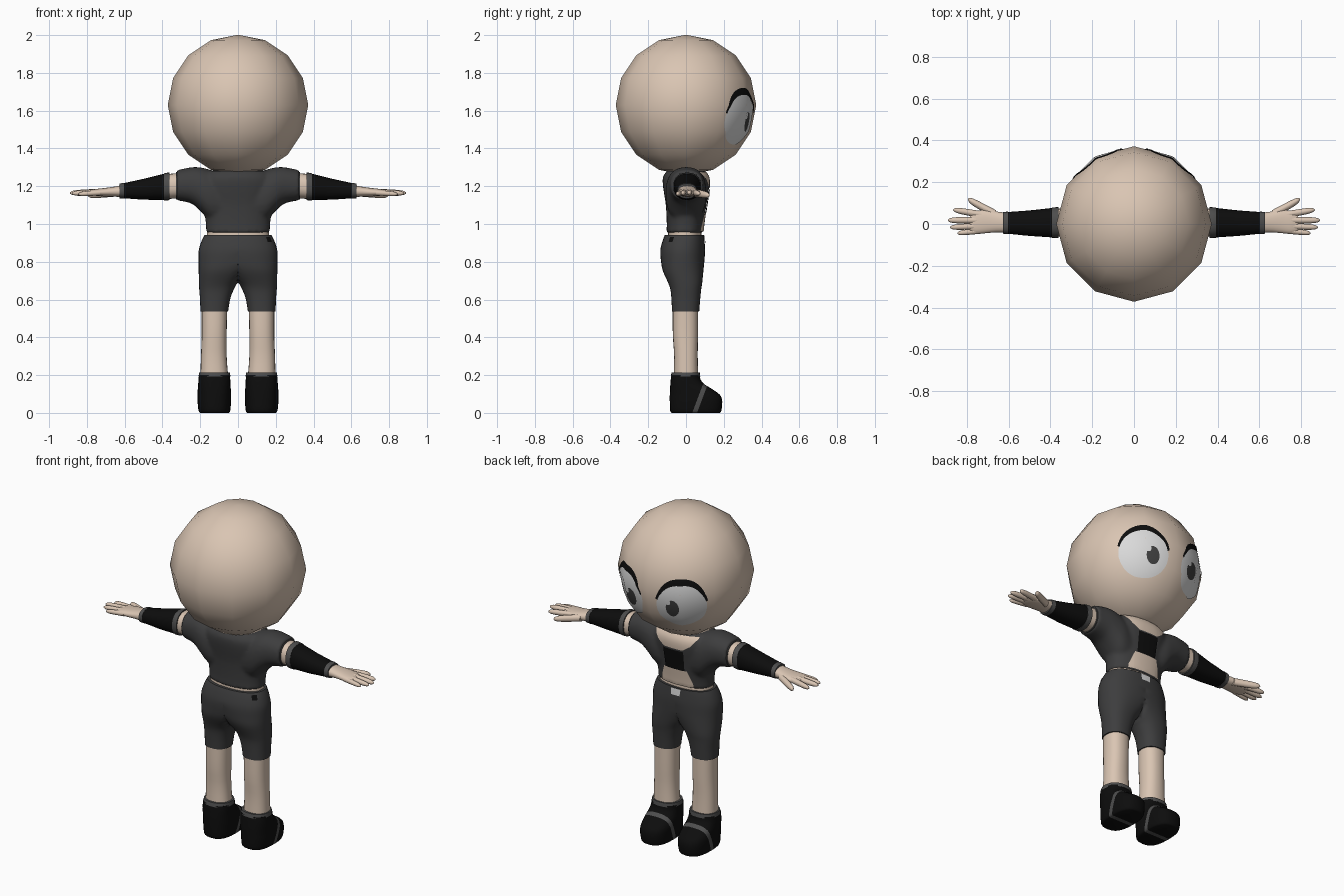
import bpy, bmesh, math
from mathutils import Vector
from mathutils.bvhtree import BVHTree

if "Cube" in bpy.data.objects:
    bpy.data.objects.remove(bpy.data.objects["Cube"])


def material(name, r, g, b):
    m = bpy.data.materials.new(name)
    m.diffuse_color = (r, g, b, 1)
    m.use_nodes = True
    m.node_tree.nodes["Principled BSDF"].inputs["Base Color"].default_value = m.diffuse_color
    return m


SKIN = material("skin", 0.70, 0.56, 0.45)
CLOTH = material("dark_grey_cloth", 0.047, 0.047, 0.048)
BLACK = material("black", 0.004, 0.004, 0.004)
TRIM = material("grey_trim", 0.075, 0.075, 0.075)
WHITE = material("eye_white", 0.70, 0.70, 0.70)
PUPIL = material("pupil_grey", 0.05, 0.05, 0.05)


def finish(name, bm, mats, mirror=False, angle=50):
    me = bpy.data.meshes.new(name)
    bm.to_mesh(me)
    bm.free()
    me.shade_smooth()
    me.set_sharp_from_angle(angle=math.radians(angle))
    for m in mats:
        me.materials.append(m)
    ob = bpy.data.objects.new(name, me)
    bpy.context.collection.objects.link(ob)
    if mirror:
        ob.modifiers.new("mirror", "MIRROR")
    return ob


def resample(rings, n):
    """Catmull-Rom interpolation between the key rings."""
    out = []
    for i in range(len(rings) - 1):
        p = [rings[max(0, min(len(rings) - 1, i + k))] for k in (-1, 0, 1, 2)]
        for j in range(n):
            t = j / n
            out.append([0.5 * (2 * b + (c - a) * t + (2 * a - 5 * b + 4 * c - d) * t * t
                               + (3 * b - a - 3 * c + d) * t ** 3) for a, b, c, d in zip(*p)])
    return out + [list(rings[-1])]


def add_loft(bm, axis, rings, power=2.3, sides=24, n=3, half=False):
    """Each ring is (position, a0, a1, b0, b1): extents across the loft axis."""
    loops = []
    for pos, a0, a1, b0, b1 in resample(rings, n):
        loop = []
        for k in range(sides):
            t = 2 * math.pi * k / sides
            c, s = math.cos(t), math.sin(t)
            a = (a0 + a1) / 2 + (a1 - a0) / 2 * math.copysign(abs(c) ** (2 / power), c)
            b = (b0 + b1) / 2 + (b1 - b0) / 2 * math.copysign(abs(s) ** (2 / power), s)
            if half:
                a = max(a, 0)
            loop.append(bm.verts.new((a, b, pos) if axis == "Z" else (pos, a, b)))
        loops.append(loop)
    for p, q in zip(loops, loops[1:]):
        for k in range(sides):
            bm.faces.new((p[k], p[k - 1], q[k - 1], q[k]))
    bm.faces.new(loops[0])
    bm.faces.new(loops[-1])
    bmesh.ops.recalc_face_normals(bm, faces=bm.faces)
    if half:  # drop the hidden centre wall so the mirrored halves weld
        wall = [f for f in bm.faces if all(v.co.x < 1e-5 for v in f.verts)]
        bmesh.ops.delete(bm, geom=wall, context="FACES")


def loft(name, axis, rings, mat, mirror=False, **kw):
    bm = bmesh.new()
    add_loft(bm, axis, rings, **kw)
    return finish(name, bm, [mat], mirror)


def surface(ob):
    bpy.context.view_layer.update()
    return BVHTree.FromObject(ob, bpy.context.evaluated_depsgraph_get())


def decal(name, stations, frame, bvh, mat, offset=0.004, centre=None):
    """Thin plate: a strip of (u, v, u, v) stations projected on a surface."""
    origin, d = Vector(frame[0]), Vector(frame[1]).normalized()
    u = Vector((d.y, -d.x, 0)).normalized()
    w = u.cross(d)
    bm = bmesh.new()
    rows = [(bm.verts.new((a, b, 0)), bm.verts.new((c, e, 0))) for a, b, c, e in stations]
    for p, q in zip(rows, rows[1:]):
        bm.faces.new((p[0], p[1], q[1], q[0]))
    bmesh.ops.remove_doubles(bm, verts=bm.verts, dist=1e-5)
    for ax in (0, 1):
        for k in range(-14, 15):
            co, no = [0, 0, 0], [0, 0, 0]
            co[ax], no[ax] = k * 0.0151, 1
            bmesh.ops.bisect_plane(bm, geom=bm.verts[:] + bm.edges[:] + bm.faces[:],
                                   plane_co=co, plane_no=no)
    missed = []
    for v in bm.verts:
        hit = bvh.ray_cast(origin + u * v.co.x + w * v.co.y + d * 0.6, -d)[0]
        if hit is None:
            missed.append(v)
        else:
            v.co = hit + d * offset
    bmesh.ops.delete(bm, geom=missed, context="VERTS")
    bm.normal_update()
    bmesh.ops.reverse_faces(bm, faces=[f for f in bm.faces if f.normal.dot(d) < 0])
    ob = finish(name, bm, [mat], angle=80)
    if centre:  # follow the soft shading of the round surface below
        ob.data.normals_split_custom_set_from_vertices(
            [(v.co - Vector(centre)).normalized() for v in ob.data.vertices])
    return ob


def ellipse(cx, cy, rx, ry, n=28):
    pts = []
    for i in range(n + 1):
        t = math.pi * i / n
        x, y = cx - rx * math.cos(t), ry * math.sin(t)
        pts.append((x, cy + y, x, cy - y))
    return pts


# Head
HEAD = (0, 0, 1.63)
bm = bmesh.new()
bmesh.ops.create_uvsphere(bm, u_segments=12, v_segments=8, radius=0.372)
bmesh.ops.translate(bm, verts=bm.verts, vec=HEAD)
head = finish("head", bm, [SKIN])
head_bvh = surface(head)

# Eyes and lashes
for side, s in (("right", 1), ("left", -1)):
    frame = ((s * 0.18, 0.30, 1.55), (s * 0.50, 0.84, -0.21))
    pu = -s * 0.05
    decal(side + "_eye", ellipse(0, 0, 0.138, 0.138), frame, head_bvh, WHITE, 0.003, HEAD)
    decal(side + "_pupil", ellipse(pu, -0.01, 0.037, 0.052, 14), frame, head_bvh, PUPIL, 0.005, HEAD)
    decal(side + "_glint", ellipse(pu + 0.027, 0.026, 0.016, 0.018, 10), frame, head_bvh, WHITE, 0.007, HEAD)
    arc = [math.radians(12 + 156 * i / 24) for i in range(25)]
    lash = [(0.147 * math.cos(t), 0.168 * math.sin(t), 0.136 * math.cos(t), 0.134 * math.sin(t)) for t in arc]
    decal(side + "_lash", lash, frame, head_bvh, BLACK, 0.006, HEAD)

# Neck and bare waist
loft("neck", "Z", [(1.2, -.13, .13, -.08, .08), (1.284, -.13, .13, -.08, .08)], SKIN)
loft("waist", "Z", [(.91, -.166, .166, -.097, .083), (.98, -.162, .162, -.094, .08)], SKIN)

# Shirt: body and sleeves fused into one smooth surface
bm = bmesh.new()
add_loft(bm, "Z", [(.952, -.17, .17, -.104, .09), (1.0, -.17, .17, -.102, .094),
                   (1.1, -.184, .184, -.107, .108), (1.2, -.2, .2, -.122, .123),
                   (1.25, -.19, .19, -.122, .12), (1.282, -.16, .16, -.1, .1)], sides=32)
sleeve = [(.08, -.1, .1, 1.0, 1.27), (.15, -.108, .108, 1.02, 1.288), (.2, -.105, .105, 1.07, 1.3),
          (.25, -.093, .1, 1.11, 1.3), (.325, -.08, .09, 1.125, 1.285)]
add_loft(bm, "X", [(-r[0],) + r[1:] for r in reversed(sleeve)] + sleeve)
shirt = finish("shirt", bm, [CLOTH])
mod = shirt.modifiers.new("fuse", "REMESH")
mod.mode, mod.voxel_size, mod.use_smooth_shade = "VOXEL", 0.01, True
mod = shirt.modifiers.new("soften", "SMOOTH")
mod.factor, mod.iterations = 0.5, 5
shirt_bvh = surface(shirt)

# Neckline, chest panel and midriff opening
chest = ((0, 0, 1.12), (0, 1, 0))
decal("neckline", [(x, .155, x, b) for x, b in ((-.14, .145), (-.105, .10), (-.06, .07),
                                               (.06, .07), (.105, .10), (.14, .145))], chest, shirt_bvh, SKIN)
decal("chest_panel", [(-.066, .062, -.062, -.06), (.066, .062, .062, -.06)], chest, shirt_bvh, BLACK, 0.006)
decal("midriff", [(x, t, x, -.16) for x, t in ((-.105, -.14), (-.075, -.06), (.075, -.06), (.105, -.14))],
      chest, shirt_bvh, SKIN)

# Shorts: half profile mirrored at the centre
shorts = loft("shorts", "Z", [
    (.538, .052, .199, -.074, .07), (.60, .042, .201, -.077, .075), (.65, .024, .205, -.082, .08),
    (.69, .0, .207, -.095, .086), (.75, -.07, .208, -.122, .092), (.80, -.15, .209, -.132, .097),
    (.86, -.208, .208, -.136, .101), (.91, -.193, .193, -.124, .098), (.942, -.177, .177, -.112, .095)],
    CLOTH, True, sides=32, half=True)
shorts_bvh = surface(shorts)
decal("buckle", [(-.032, .018, -.028, -.02), (.032, .018, .028, -.02)], ((0, 0, .92), (0, 1, 0)), shorts_bvh, WHITE)
decal("hip_tag", [(-.015, .012, -.015, -.014), (.015, .012, .015, -.014)],
      ((.155, -.07, .92), (.75, -.66, 0)), shorts_bvh, BLACK)

# Legs
loft("leg", "Z", [(.17, .05, .2, -.066, .066), (.3, .06, .196, -.063, .062),
                  (.42, .06, .192, -.07, .064), (.56, .057, .193, -.07, .064)], SKIN, True)

# Shoes with a slanted strap cut across the toe
bm = bmesh.new()
add_loft(bm, "Z", [(0, .05, .2, -.075, .178), (.012, .041, .209, -.084, .187), (.06, .037, .214, -.086, .192),
                   (.095, .036, .214, -.086, .18), (.125, .038, .213, -.085, .14), (.15, .04, .211, -.083, .1),
                   (.175, .041, .209, -.081, .078), (.2, .042, .207, -.078, .073)], power=2.6)
slant = Vector((0, .936, -.351))
for shift in (-.012, .012):
    bmesh.ops.bisect_plane(bm, geom=bm.verts[:] + bm.edges[:] + bm.faces[:],
                           plane_co=Vector((0, .072, .07)) + slant * shift, plane_no=slant)
for f in bm.faces:
    f.material_index = int(abs((f.calc_center_median() - Vector((0, .072, .07))).dot(slant)) < .012)
finish("shoe", bm, [BLACK, TRIM], True)
loft("shoe_cuff", "Z", [(.192, .04, .209, -.081, .076), (.215, .043, .206, -.076, .073)], TRIM, True)

# Arms: one taper, split into skin, cuffs and long glove
ARM = [(.26, -.066, .08, 1.135, 1.278), (.38, -.064, .077, 1.128, 1.268),
       (.5, -.056, .064, 1.13, 1.238), (.62, -.044, .055, 1.138, 1.212)]


def arm_ring(x, grow):
    i = max(k for k in range(len(ARM) - 1) if ARM[k][0] <= x)
    a, b = ARM[i], ARM[i + 1]
    t = (x - a[0]) / (b[0] - a[0])
    y0, y1, z0, z1 = [p + (q - p) * t for p, q in zip(a[1:], b[1:])]
    return (x, y0 - grow, y1 + grow, z0 - grow, z1 + grow)


for name, x0, x1, grow, mat in (("upper_arm", .27, .37, -.004, SKIN), ("sleeve_trim", .312, .328, .002, TRIM),
                                ("upper_cuff", .362, .392, .003, TRIM),
                                ("glove", .388, .61, .001, BLACK), ("wrist_cuff", .604, .628, .003, TRIM)):
    loft(name, "X", [arm_ring(x0 + (x1 - x0) * i / 4, grow) for i in range(5)], mat, True, n=2)

# Hands: palm and five tapered digits
loft("palm", "X", [(.6, -.042, .052, 1.142, 1.208), (.66, -.04, .06, 1.145, 1.197), (.71, -.044, .068, 1.146, 1.19),
                   (.755, -.046, .06, 1.15, 1.185), (.785, -.034, .045, 1.157, 1.178)], SKIN, True)


def digit(name, start, end, r):
    p, q = Vector(start), Vector(end)
    rings = [(p.x + (q.x - p.x) * t, *[c for k in (1, 2) for c in
              (p[k] + (q[k] - p[k]) * t - r * w, p[k] + (q[k] - p[k]) * t + r * w)])
             for t, w in ((0, 1.1), (.4, 1.05), (.75, .95), (.93, .65), (1, .15))]
    loft(name, "X", rings, SKIN, True, sides=12, power=2)


digit("thumb", (.66, .045, 1.165), (.795, .118, 1.152), .019)
digit("index_finger", (.73, .045, 1.168), (.865, .068, 1.16), .015)
digit("middle_finger", (.74, .018, 1.17), (.89, .018, 1.164), .015)
digit("ring_finger", (.74, -.010, 1.169), (.88, -.016, 1.162), .014)
digit("little_finger", (.73, -.032, 1.166), (.845, -.044, 1.158), .013)
